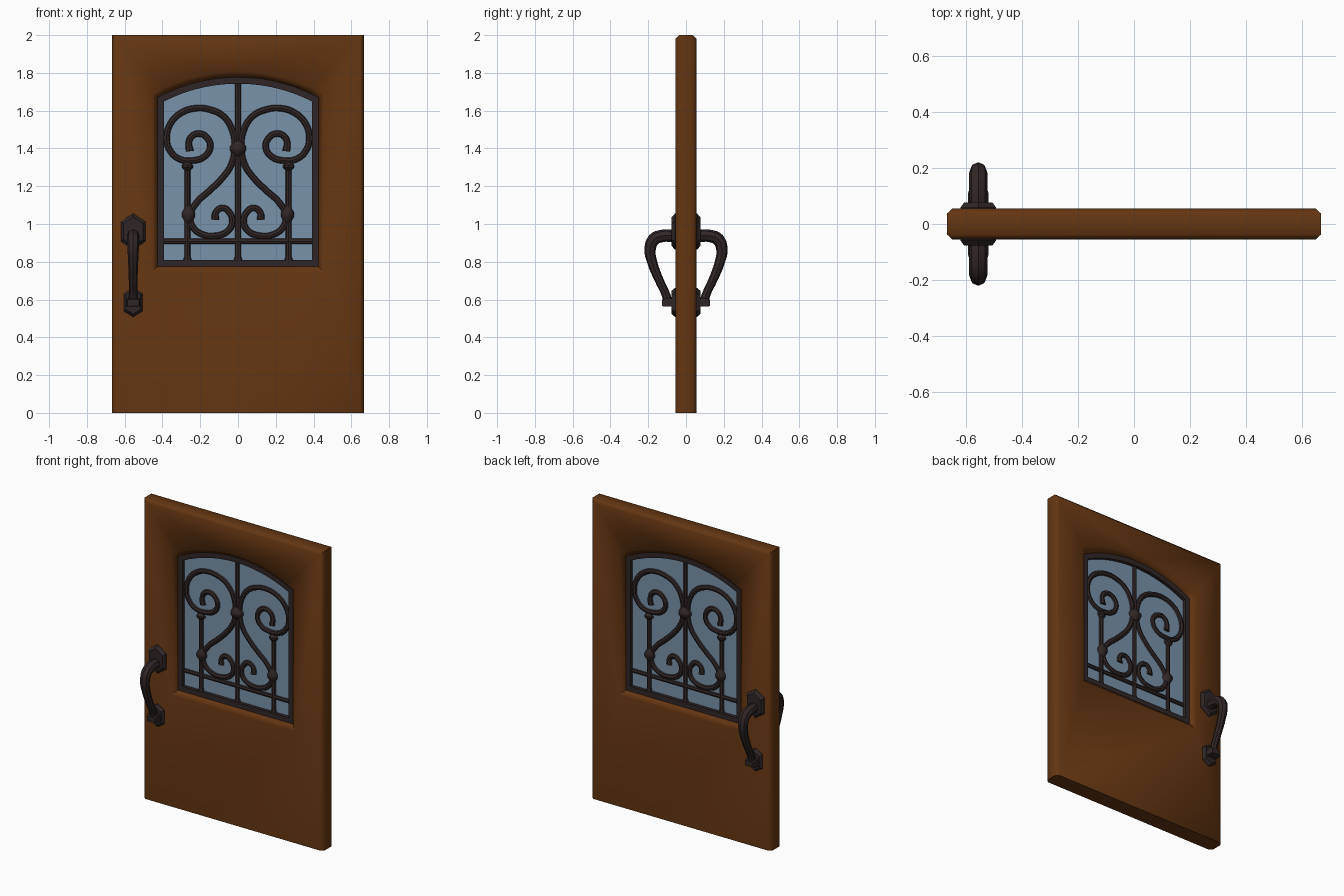
import bpy, bmesh, math
from mathutils import Vector

if "Cube" in bpy.data.objects:
    bpy.data.objects.remove(bpy.data.objects["Cube"])


def material(name, rgb):
    m = bpy.data.materials.new(name)
    m.diffuse_color = (*rgb, 1)
    m.use_nodes = True
    m.node_tree.nodes["Principled BSDF"].inputs["Base Color"].default_value = m.diffuse_color
    return m


WOOD = material("brown wood", (0.125, 0.036, 0.006))
IRON = material("dark iron", (0.030, 0.019, 0.019))
GLASS = material("blue glass", (0.19, 0.29, 0.40))


def finish(bm, name, mat, angle=None):
    bmesh.ops.recalc_face_normals(bm, faces=bm.faces)
    me = bpy.data.meshes.new(name)
    bm.to_mesh(me)
    bm.free()
    me.materials.append(mat)
    ob = bpy.data.objects.new(name, me)
    bpy.context.collection.objects.link(ob)
    if angle:
        smooth(ob, angle)
    return ob


def smooth(ob, angle):
    bpy.ops.object.select_all(action='DESELECT')
    ob.select_set(True)
    bpy.context.view_layer.objects.active = ob
    bpy.ops.object.shade_smooth_by_angle(angle=math.radians(angle))


def loft(bm, rings, wrap=False, caps=False):
    """Skin a list of (xz outline, y) rings; returns the vertex rings."""
    vs = [[bm.verts.new((x, y, z)) for x, z in pts] for pts, y in rings]
    pairs = list(zip(vs, vs[1:])) + ([(vs[-1], vs[0])] if wrap else [])
    for a, b in pairs:
        for i in range(len(a)):
            j = (i + 1) % len(a)
            bm.faces.new((a[i], a[j], b[j], b[i]))
    if caps:
        bm.faces.new(vs[0])
        bm.faces.new(vs[-1])
    return vs


def tube(name, pts, depth, smooth_path=True):
    """Round bar along (x, y, z, radius factor) points."""
    cu = bpy.data.curves.new(name, 'CURVE')
    cu.dimensions = '3D'
    cu.bevel_depth, cu.bevel_resolution = depth, 2
    cu.use_fill_caps = True
    cu.resolution_u = 4
    sp = cu.splines.new('BEZIER' if smooth_path else 'POLY')
    points = sp.bezier_points if smooth_path else sp.points
    points.add(len(pts) - 1)
    for p, (x, y, z, r) in zip(points, pts):
        p.co = (x, y, z) if smooth_path else (x, y, z, 1)
        p.radius = r
        if smooth_path:
            p.handle_left_type = p.handle_right_type = 'AUTO'
    ob = bpy.data.objects.new(name, cu)
    bpy.context.collection.objects.link(ob)
    bpy.ops.object.select_all(action='DESELECT')
    ob.select_set(True)
    bpy.context.view_layer.objects.active = ob
    bpy.ops.object.convert(target='MESH')
    ob = bpy.context.object
    ob.data.materials.clear()
    ob.data.materials.append(IRON)
    smooth(ob, 40)
    return ob


def arch(off):
    """Arched window outline, grown outward by off."""
    w, b, r, cz = 0.425 + off, 0.775 - off, 0.897 + off, 0.88
    a = math.asin(w / r)
    top = [(r * math.sin(a - 2 * a * i / 14), cz + r * math.cos(a - 2 * a * i / 14))
           for i in range(15)]
    return [(-w, b), (w, b)] + top


def slab(inset):
    w = 0.667 - inset
    return [(-w, 0), (w, 0), (w, 2 - inset), (-w, 2 - inset)]


# door leaf with chamfered rim and splayed window opening
bm = bmesh.new()
outer = loft(bm, [(slab(0.02), -0.055), (slab(0), -0.037), (slab(0), 0.037), (slab(0.02), 0.055)])
inner = loft(bm, [(arch(0.03), -0.055), (arch(0), -0.025), (arch(0), 0.025), (arch(0.03), 0.055)])
for k in (0, -1):
    edges = [bm.edges.get((ring[i], ring[i - 1]))
             for ring in (outer[k], inner[k]) for i in range(len(ring))]
    bmesh.ops.triangle_fill(bm, use_beauty=True, edges=edges)
finish(bm, "door_leaf", WOOD, 50)

# glass pane
bm = bmesh.new()
loft(bm, [(arch(-0.01), -0.004), (arch(-0.01), 0.004)], caps=True)
finish(bm, "glass_pane", GLASS)

# iron window frame
bm = bmesh.new()
loft(bm, [(arch(0), -0.026), (arch(-0.034), -0.026), (arch(-0.034), 0.026), (arch(0), 0.026)], wrap=True)
finish(bm, "window_frame", IRON)


def bar(name, x, z0, z1):
    tube(name, [(x, 0, z0, 1.6), (x, 0, z0 + 0.03, 1), (x, 0, z1, 1)], 0.017, False)


def collar(name, x, z, r, h):
    tube(name, [(x, 0, z - h, 0.45), (x, 0, z - h * 0.25, 1), (x, 0, z + h * 0.25, 1),
                (x, 0, z + h, 0.45)], r, False)


# straight grille bars
bar("centre_bar", 0, 0.80, 1.75)
collar("centre_collar", 0, 1.40, 0.045, 0.04)
tube("cross_bar", [(-0.4, 0, 0.908, 1), (0.4, 0, 0.908, 1)], 0.016, False)

# S-scroll centreline, upper curl to lower curl (x, z)
SCROLL = [(-.255, 1.385), (-.26, 1.435), (-.24, 1.468), (-.2, 1.478), (-.16, 1.452), (-.147, 1.405),
          (-.18, 1.355), (-.24, 1.336), (-.305, 1.342), (-.357, 1.384), (-.378, 1.455),
          (-.357, 1.532), (-.303, 1.587), (-.225, 1.613), (-.15, 1.606), (-.077, 1.57),
          (-.028, 1.49), (-.018, 1.40), (-.035, 1.315), (-.082, 1.245), (-.15, 1.177),
          (-.215, 1.118), (-.252, 1.05), (-.24, .985), (-.183, .943), (-.114, .938),
          (-.055, .962), (-.03, 1.012), (-.046, 1.062), (-.083, 1.085), (-.118, 1.06), (-.12, 1.022)]

for side, s in (("left", 1), ("right", -1)):
    last = len(SCROLL) - 1
    tube(side + "_scroll", [(s * x, 0, z, 1.2 if i in (0, last) else 1)
                            for i, (x, z) in enumerate(SCROLL)], 0.0185)
    bar(side + "_bar", -s * 0.268, 0.80, 1.31)
    collar(side + "_top_collar", -s * 0.268, 1.305, 0.031, 0.025)
    collar(side + "_scroll_collar", -s * 0.262, 1.05, 0.036, 0.045)

# pull handles on both faces
HX = -0.555
GRIP = [(.06, .937, 1.1), (.125, .937, 1.1), (.17, .918, 1.12), (.19, .865, 1), (.178, .795, .88),
        (.143, .705, .78), (.108, .63, .75), (.092, .575, .85)]


def hexagon(w, zc, h, tip, k):
    pts = [(-w, -h + tip), (0, -h), (w, -h + tip), (w, h - tip), (0, h), (-w, h - tip)]
    return [(HX + x * k, zc + z * k) for x, z in pts]


for side, s in (("front", -1), ("back", 1)):
    for part, w, zc, h, tip in (("upper_plate", .064, .96, .096, .043),
                                ("lower_plate", .049, .585, .077, .03)):
        bm = bmesh.new()
        loft(bm, [(hexagon(w, zc, h, tip, 1), s * 0.05), (hexagon(w, zc, h, tip, 1), s * 0.058),
                  (hexagon(w, zc, h, tip, 0.8), s * 0.076)], caps=True)
        finish(bm, f"{side}_{part}", IRON)
    tube(side + "_grip", [(HX, s * y, z, r) for y, z, r in GRIP], 0.03)
    # foot block at the bottom of the grip
    bm = bmesh.new()
    box = [(HX - .036, .562), (HX + .036, .562), (HX + .036, .605), (HX - .036, .605)]
    tip = [(HX - .03, .566), (HX + .03, .566), (HX + .03, .6), (HX - .03, .6)]
    loft(bm, [(box, s * 0.06), (box, s * 0.112), (tip, s * 0.128)], caps=True)
    finish(bm, side + "_foot", IRON)
